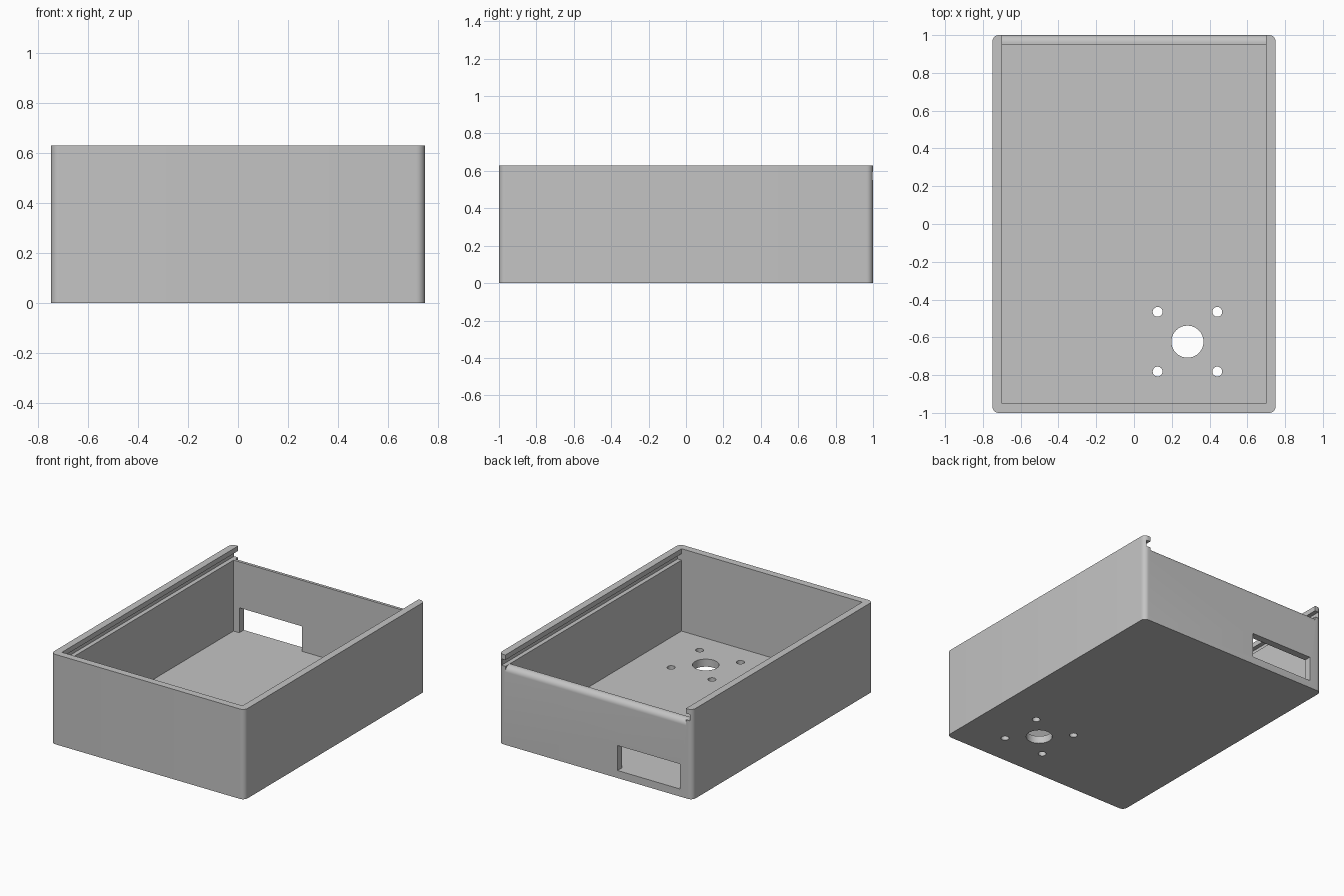
import bpy, bmesh
from math import sin, cos, pi
from mathutils import Matrix, Vector

if "Cube" in bpy.data.objects:
    bpy.data.objects.remove(bpy.data.objects["Cube"])

HALF_X, HALF_Y, HEIGHT = 0.75, 1.0, 0.63
WALL, FLOOR, CORNER = 0.05, 0.053, 0.035
IN_X, IN_Y = HALF_X - WALL, HALF_Y - WALL
LEDGE, LIP = 0.55, 0.595       # bottom and top of the lid groove
GROOVE, ROUND = 0.03, 0.04

grey = bpy.data.materials.new("plain grey")
grey.use_nodes = True
colour = (0.55, 0.55, 0.55, 1)
grey.diffuse_color = colour
grey.node_tree.nodes["Principled BSDF"].inputs["Base Color"].default_value = colour


def arc(cx, cy, r, start, end, steps=8):
    angles = [start + (end - start) * i / steps for i in range(steps + 1)]
    return [(cx + r * cos(a), cy + r * sin(a)) for a in angles]


def prism(name, points, offset):
    """Extrude a planar outline by an offset vector."""
    bm = bmesh.new()
    face = bm.faces.new([bm.verts.new(p) for p in points])
    top = bmesh.ops.extrude_face_region(bm, geom=[face])["geom"]
    bmesh.ops.translate(bm, vec=Vector(offset),
                        verts=[v for v in top if isinstance(v, bmesh.types.BMVert)])
    bmesh.ops.recalc_face_normals(bm, faces=bm.faces)
    mesh = bpy.data.meshes.new(name)
    bm.to_mesh(mesh)
    bm.free()
    mesh.materials.append(grey)
    obj = bpy.data.objects.new(name, mesh)
    bpy.context.collection.objects.link(obj)
    return obj


def box(name, x0, x1, y0, y1, z0, z1):
    outline = [(x0, y0, z0), (x1, y0, z0), (x1, y1, z0), (x0, y1, z0)]
    return prism(name, outline, (0, 0, z1 - z0))


def hole(x, y, r):
    ring = arc(x, y, r, 0, 2 * pi, 40)[:-1]
    return prism("hole_cutter", [(a, b, -0.1) for a, b in ring], (0, 0, 0.3))


# Outer block with rounded upright corners
outline = []
for i, (sx, sy) in enumerate([(1, 1), (-1, 1), (-1, -1), (1, -1)]):
    outline += arc(sx * (HALF_X - CORNER), sy * (HALF_Y - CORNER), CORNER,
                   i * pi / 2, (i + 1) * pi / 2)
case = prism("open_case", [(x, y, 0) for x, y in outline], (0, 0, HEIGHT))

# Inside space, and the lid groove along both side walls
cutters = [
    box("cavity_cutter", -IN_X, IN_X, -IN_Y, IN_Y, FLOOR, 0.8),
    box("groove_cutter", -IN_X - GROOVE, IN_X + GROOVE, -IN_Y, 1.1, LEDGE, LIP),
]

# Lowered back wall with a rounded outer edge
profile = [(1.1, 0.8), (0.9, 0.8), (0.9, LEDGE)]
profile += arc(HALF_Y - ROUND, LEDGE - ROUND, ROUND, pi / 2, 0, 10)
profile += [(1.1, LEDGE - ROUND)]
cutters.append(prism("back_edge_cutter", [(-IN_X, y, z) for y, z in profile],
                     (2 * IN_X, 0, 0)))

# Cable window in the back wall
cutters.append(box("window_cutter", -0.655, -0.17, 0.9, 1.1, FLOOR, 0.228))

# Large floor hole with four screw holes
HX, HY, STEP = 0.283, -0.623, 0.158
cutters.append(hole(HX, HY, 0.085))
cutters += [hole(HX + sx * STEP, HY + sy * STEP, 0.026)
            for sx in (-1, 1) for sy in (-1, 1)]

# Cut everything out of the block
bpy.ops.object.select_all(action="DESELECT")
bpy.context.view_layer.objects.active = case
case.select_set(True)
for cutter in cutters:
    cutter.hide_render = True
    mod = case.modifiers.new("cut", "BOOLEAN")
    mod.operation, mod.solver, mod.object = "DIFFERENCE", "EXACT", cutter
    bpy.ops.object.modifier_apply(modifier=mod.name)
    bpy.data.objects.remove(cutter)

bpy.ops.object.shade_smooth_by_angle(angle=pi / 6)
